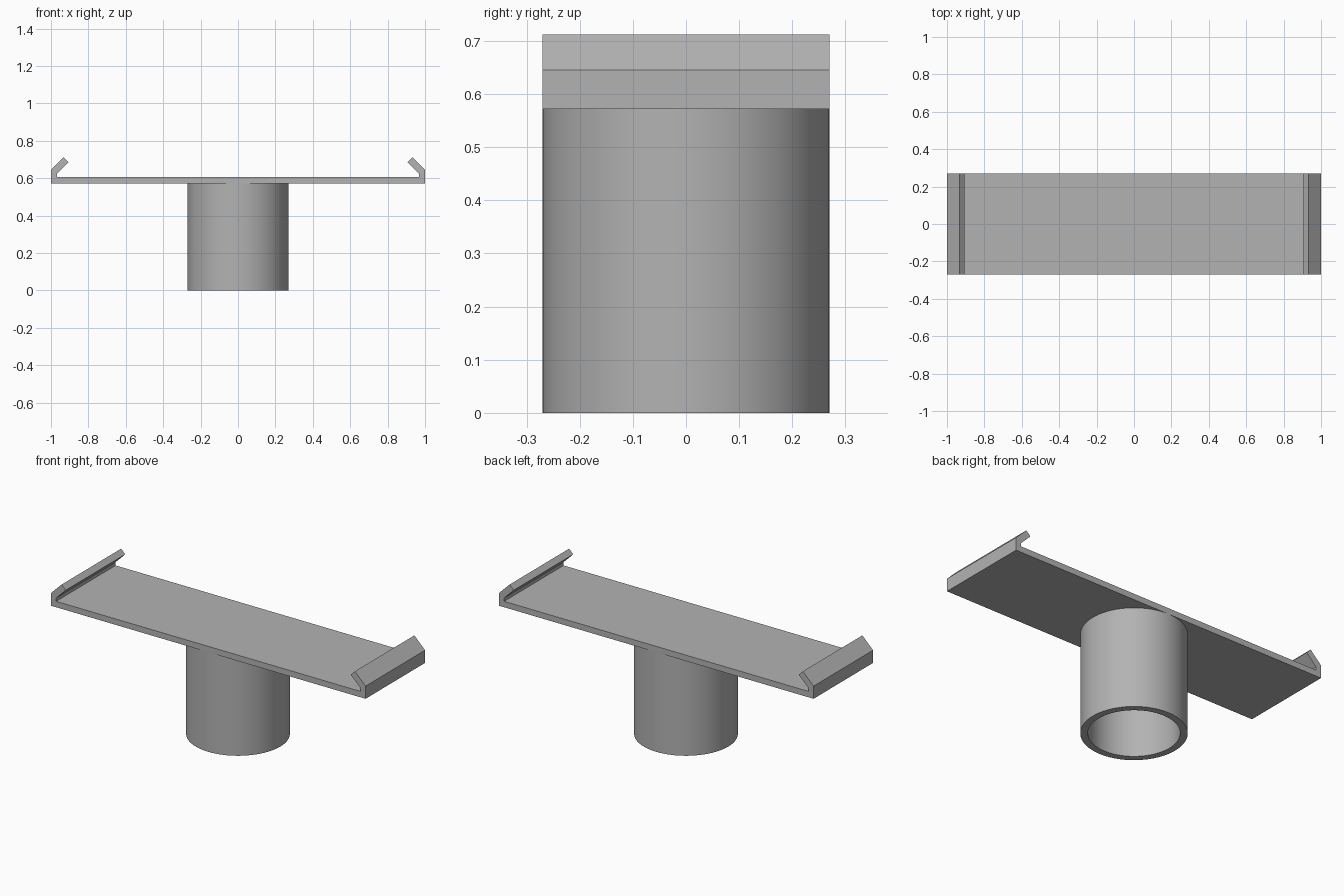
import bpy, bmesh, math
from mathutils import Vector

old = bpy.data.objects.get("Cube")
if old:
    bpy.data.objects.remove(old, do_unlink=True)

HALF_DEPTH = 0.27
PLATE_BOTTOM = 0.572

grey = bpy.data.materials.new("plain grey")
grey.use_nodes = True
colour = (0.45, 0.45, 0.45, 1)
grey.diffuse_color = colour
grey.node_tree.nodes["Principled BSDF"].inputs["Base Color"].default_value = colour


def make_object(name, bm):
    bmesh.ops.recalc_face_normals(bm, faces=bm.faces)
    mesh = bpy.data.meshes.new(name)
    bm.to_mesh(mesh)
    bm.free()
    mesh.materials.append(grey)
    obj = bpy.data.objects.new(name, mesh)
    bpy.context.collection.objects.link(obj)
    return obj


# Clip plate: half profile mirrored to both ends, then extruded in depth
half = [(1, PLATE_BOTTOM), (1, 0.645), (0.932, 0.712), (0.906, 0.686),
        (0.967, 0.625), (0.967, 0.606)]
profile = half + [(-x, z) for x, z in reversed(half)]
bm = bmesh.new()
face = bm.faces.new([bm.verts.new((x, -HALF_DEPTH, z)) for x, z in profile])
result = bmesh.ops.extrude_face_region(bm, geom=[face])
moved = [g for g in result["geom"] if isinstance(g, bmesh.types.BMVert)]
bmesh.ops.translate(bm, verts=moved, vec=Vector((0, 2 * HALF_DEPTH, 0)))
make_object("clip_plate", bm)

# Hollow round socket under the plate: wall section spun about z
bm = bmesh.new()
section = [(0.232, PLATE_BOTTOM), (0.232, 0), (HALF_DEPTH, 0), (HALF_DEPTH, PLATE_BOTTOM)]
verts = [bm.verts.new((r, 0, z)) for r, z in section]
edges = [bm.edges.new((verts[i], verts[(i + 1) % 4])) for i in range(4)]
bmesh.ops.spin(bm, geom=verts + edges, cent=(0, 0, 0), axis=(0, 0, 1),
               angle=2 * math.pi, steps=96, use_merge=True)
bmesh.ops.remove_doubles(bm, verts=bm.verts, dist=0.0001)
socket = make_object("round_socket", bm)
bpy.ops.object.select_all(action="DESELECT")
socket.select_set(True)
bpy.context.view_layer.objects.active = socket
bpy.ops.object.shade_smooth_by_angle(angle=math.radians(30))
